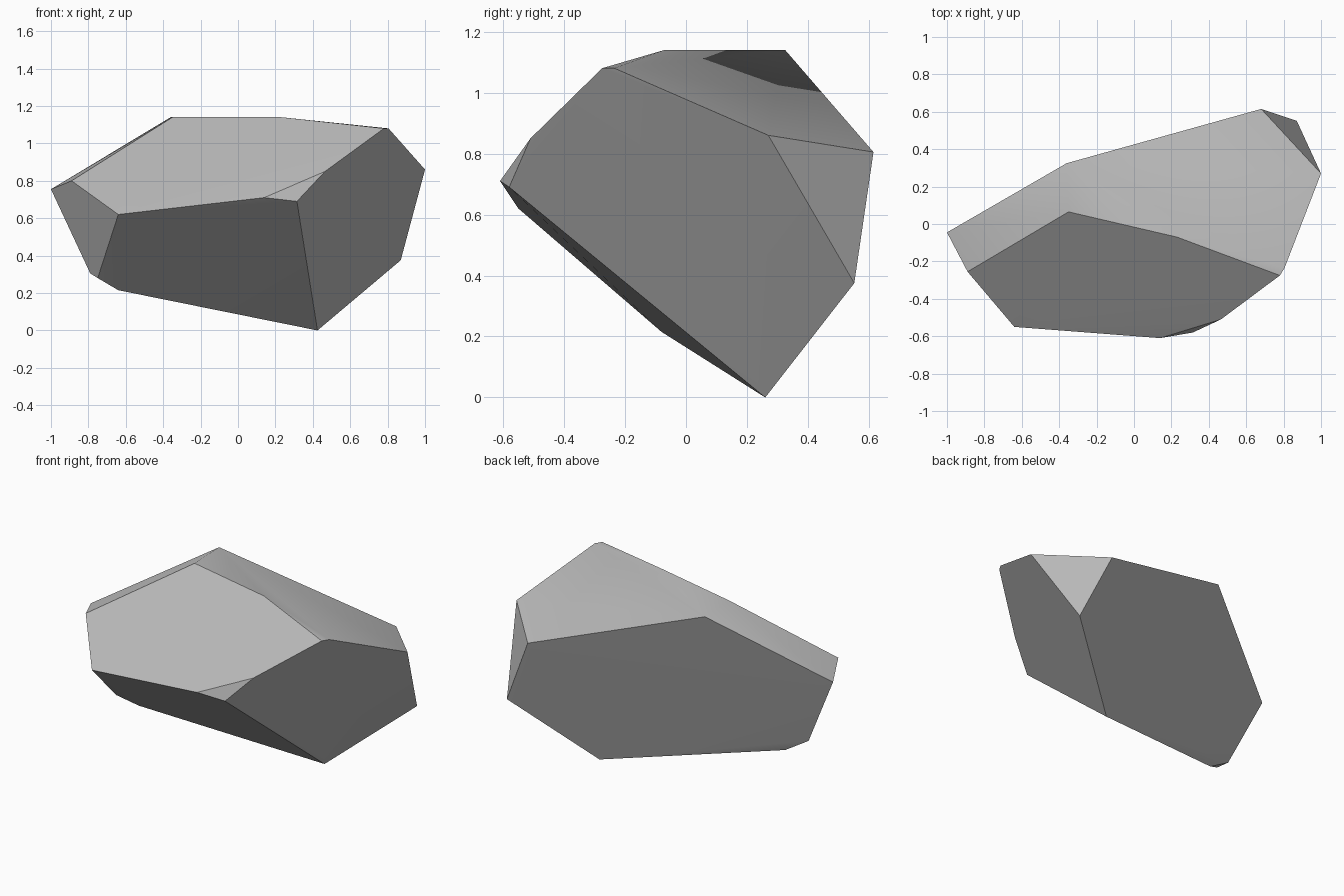
import bpy
import bmesh
import math

# Remove the default cube if present
default_cube = bpy.data.objects.get("Cube")
if default_cube:
    bpy.data.objects.remove(default_cube, do_unlink=True)


def make_material(name, colour):
    material = bpy.data.materials.new(name)
    material.use_nodes = True
    material.diffuse_color = colour
    shader = material.node_tree.nodes["Principled BSDF"]
    shader.inputs["Base Color"].default_value = colour
    return material


# Corner points of the faceted boulder, grouped by region
flat_top = [(-.36, .325, 1.14), (-.35, .065, 1.14), (.23, -.07, 1.14)]
top_right_ridge = [(.78, -.275, 1.08), (.805, -.235, 1.08), (1, .27, .86)]
back_corner = [(.68, .615, .805), (.87, .552, .375)]
front_rim = [(-.64, -.55, .62), (.14, -.61, .71),
             (.315, -.58, .69), (.465, -.51, .85)]
left_tip = [(-1, -.045, .755), (-.89, -.255, .8)]
underside = [(.425, .26, 0), (-.64, -.08, .215),
             (-.75, -.15, .28), (-.79, -.1, .305)]


def build_boulder(name, corners, material):
    """Wrap the corners in a convex shell and merge its coplanar triangles."""
    bm = bmesh.new()
    for corner in corners:
        bm.verts.new(corner)
    bmesh.ops.convex_hull(bm, input=bm.verts[:], use_existing_faces=False)
    bmesh.ops.dissolve_limit(bm, angle_limit=math.radians(2),
                             verts=bm.verts[:], edges=bm.edges[:])
    bmesh.ops.recalc_face_normals(bm, faces=bm.faces[:])
    mesh = bpy.data.meshes.new(name)
    bm.to_mesh(mesh)
    bm.free()
    mesh.materials.append(material)
    boulder = bpy.data.objects.new(name, mesh)
    bpy.context.collection.objects.link(boulder)
    return boulder


stone_grey = make_material("stone grey", (.5, .5, .5, 1))
rock = build_boulder("boulder", flat_top + top_right_ridge + back_corner
                     + front_rim + left_tip + underside, stone_grey)

# Soften shallow facets and keep the strong edges crisp
bpy.ops.object.select_all(action="DESELECT")
rock.select_set(True)
bpy.context.view_layer.objects.active = rock
bpy.ops.object.shade_smooth_by_angle(angle=math.radians(33))
